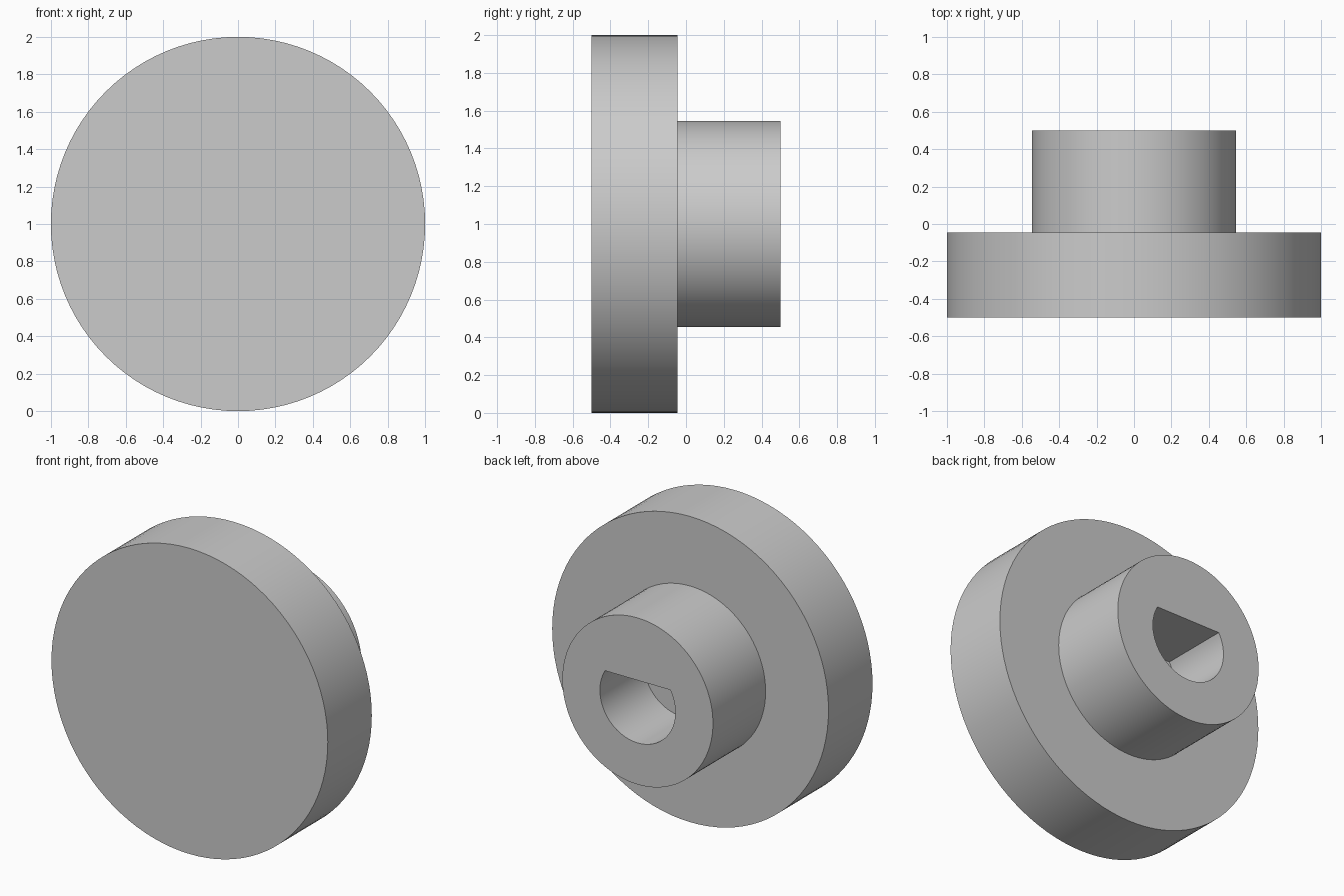
import bpy, bmesh, math

cube = bpy.data.objects.get("Cube")
if cube:
    bpy.data.objects.remove(cube, do_unlink=True)

SIDES = 96  # multiple of 12, so the flat's corners fall on vertices
FRONT, STEP, BACK = -0.5, -0.045, 0.5
FLANGE_R, HUB_R, BORE_R = 1.0, 0.545, 0.273
BORE_FLOOR = 0.045
FLAT = BORE_R / 2  # height of the bore's flat above the axis

grey = bpy.data.materials.new("plain grey")
grey.use_nodes = True
colour = (0.6, 0.6, 0.6, 1)
grey.diffuse_color = colour
grey.node_tree.nodes["Principled BSDF"].inputs["Base Color"].default_value = colour


def ring(bm, radius, y, top=None):
    """Circle around the y axis, optionally cut flat at a height above the axis."""
    verts = []
    for i in range(SIDES):
        a = 2 * math.pi * i / SIDES
        z = radius * math.sin(a)
        if top is not None:
            z = min(z, top)
        verts.append(bm.verts.new((radius * math.cos(a), y, 1 + z)))
    return verts


# Flange, hub and blind D-shaped bore as one closed skin
bm = bmesh.new()
rings = [
    ring(bm, FLANGE_R, FRONT),
    ring(bm, FLANGE_R, STEP),
    ring(bm, HUB_R, STEP),
    ring(bm, HUB_R, BACK),
    ring(bm, BORE_R, BACK, FLAT),
    ring(bm, BORE_R, BORE_FLOOR, FLAT),
]
for a, b in zip(rings, rings[1:]):
    for i in range(SIDES):
        j = (i + 1) % SIDES
        bm.faces.new((a[i], a[j], b[j], b[i]))
bm.faces.new(rings[0])   # front face
bm.faces.new(rings[-1])  # bore floor
bmesh.ops.recalc_face_normals(bm, faces=bm.faces)

mesh = bpy.data.meshes.new("knob_body")
bm.to_mesh(mesh)
bm.free()
mesh.materials.append(grey)
knob = bpy.data.objects.new("knob_body", mesh)
bpy.context.collection.objects.link(knob)

# Smooth round walls, sharp rims
bpy.ops.object.select_all(action="DESELECT")
knob.select_set(True)
bpy.context.view_layer.objects.active = knob
bpy.ops.object.shade_smooth_by_angle(angle=math.radians(30))
